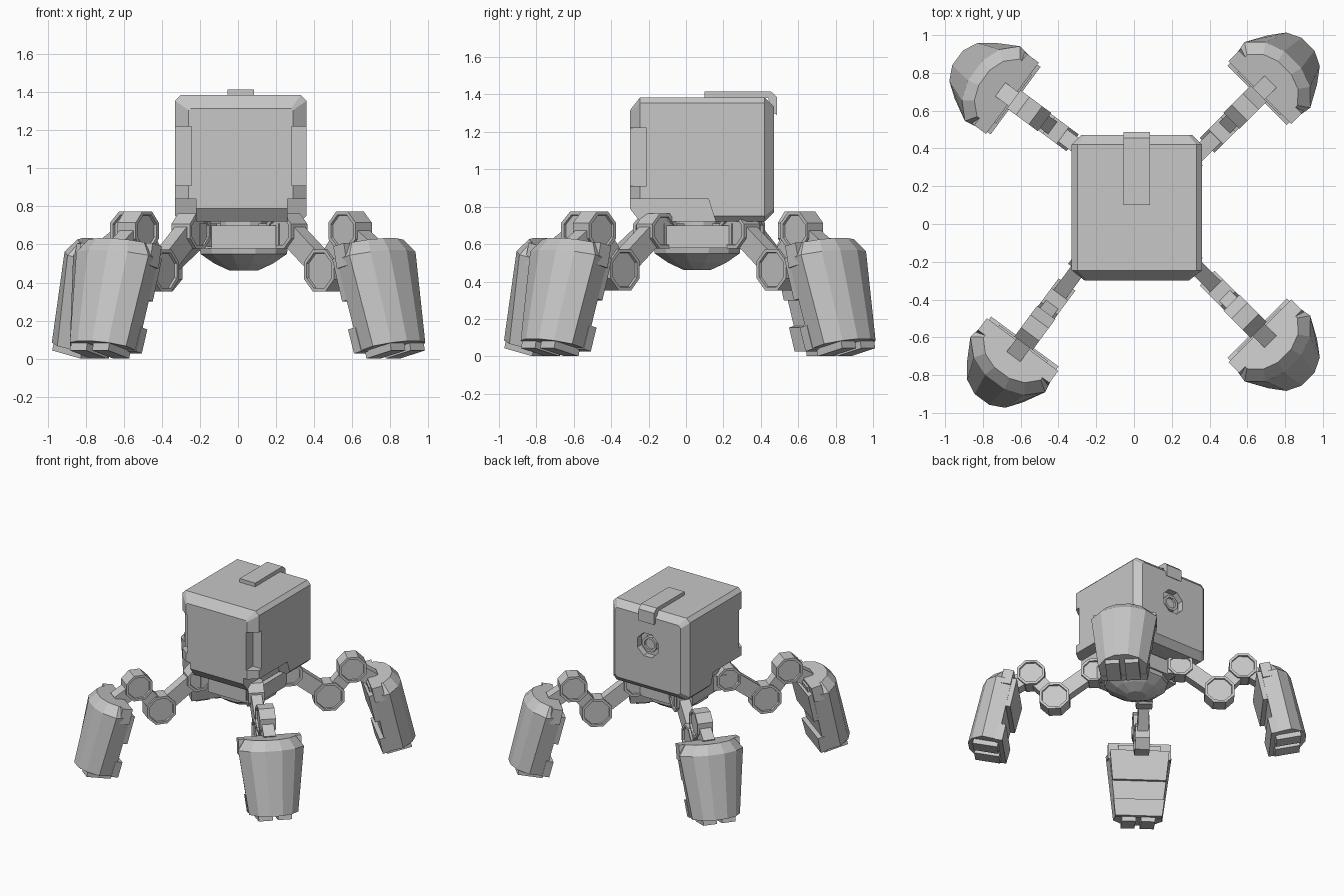
import bpy, bmesh, math
from mathutils import Matrix, Vector

cube = bpy.data.objects.get("Cube")
if cube:
    bpy.data.objects.remove(cube, do_unlink=True)

GREY = (0.57, 0.57, 0.57, 1.0)
mat = bpy.data.materials.new("plain grey")
mat.use_nodes = True
mat.diffuse_color = GREY
mat.node_tree.nodes["Principled BSDF"].inputs["Base Color"].default_value = GREY


def finish(name, bm, matrix=None):
    bmesh.ops.recalc_face_normals(bm, faces=bm.faces)
    mesh = bpy.data.meshes.new(name)
    bm.to_mesh(mesh)
    bm.free()
    mesh.materials.append(mat)
    ob = bpy.data.objects.new(name, mesh)
    bpy.context.collection.objects.link(ob)
    if matrix:
        mesh.transform(matrix)
    return ob


def loft(name, rings, matrix=None, inset=None):
    """Skin a list of equal rings and cap both ends; inset sinks the caps."""
    bm = bmesh.new()
    loops = [[bm.verts.new(p) for p in ring] for ring in rings]
    n = len(loops[0])
    for a, b in zip(loops, loops[1:]):
        for i in range(n):
            j = (i + 1) % n
            bm.faces.new((a[i], a[j], b[j], b[i]))
    caps = [bm.faces.new(loops[0]), bm.faces.new(loops[-1])]
    if inset:
        bmesh.ops.recalc_face_normals(bm, faces=bm.faces)
        bmesh.ops.inset_individual(bm, faces=caps, thickness=inset)
        bmesh.ops.inset_individual(bm, faces=caps, thickness=0.002, depth=-0.015)
    return finish(name, bm, matrix)


def prism(name, profile, y0, y1, matrix=None, inset=None):
    """Extrude an (x, z) profile along y."""
    return loft(name, [[(x, y, z) for x, z in profile] for y in (y0, y1)], matrix, inset)


def box(name, x0, x1, y0, y1, z0, z1, matrix=None):
    return prism(name, [(x0, z0), (x1, z0), (x1, z1), (x0, z1)], y0, y1, matrix)


def circle(cx, cy, r, n=8):
    angles = [2 * math.pi * (i + 0.5) / n for i in range(n)]
    return [(cx + r * math.cos(a), cy + r * math.sin(a)) for a in angles]


def lathe(name, levels, n=12):
    return loft(name, [[(x, y, z) for x, y in circle(0.03, 0.06, r, n)] for r, z in levels])


def cut(target, cutter):
    cutter.hide_render = True
    mod = target.modifiers.new("cut", "BOOLEAN")
    mod.object = cutter
    mod.solver = "EXACT"
    bpy.context.view_layer.objects.active = target
    bpy.ops.object.modifier_apply(modifier=mod.name)
    bpy.data.objects.remove(cutter, do_unlink=True)


# Head: chamfered box lofted from front to back
def head_ring(y, inset, corner):
    x0, x1, z0, z1 = -0.33 + inset, 0.36 - inset, 0.72 + inset, 1.385 - inset
    pts = [(x0 + corner, z0), (x1 - corner, z0), (x1, z0 + corner), (x1, z1 - corner),
           (x1 - corner, z1), (x0 + corner, z1), (x0, z1 - corner), (x0, z0 + corner)]
    return [(x, y, z) for x, z in pts]


head = loft("head", [head_ring(-0.3, 0.07, 0.01), head_ring(-0.245, 0, 0.03),
                     head_ring(0.42, 0, 0.03), head_ring(0.47, 0.05, 0.02)])

# Round port sunk into the back of the head
cut(head, prism("port_cutter", circle(0.015, 1.1, 0.1), 0.42, 0.55))
prism("port_socket", circle(0.015, 1.1, 0.065), 0.41, 0.45, inset=0.02)

# Recesses along the front edges and clearance above the legs
turn = Matrix.Rotation(math.pi / 2, 4, "Z")  # profile x becomes y
for inner, outer in ((-0.245, -0.45), (0.28, 0.45)):
    cut(head, box("edge_cutter", inner, outer, -0.4, -0.21, 0.91, 1.22))
for inner, outer in ((-0.22, -0.45), (0.26, 0.45)):
    cut(head, prism("skirt_cutter", [(-0.4, 0.6), (-0.4, 0.84), (0.12, 0.84), (0.198, 0.6)],
                    -inner, -outer, turn))

# Clip bent over the top rear edge
prism("top_clip", [(0.1, 1.38), (0.1, 1.415), (0.455, 1.415), (0.487, 1.385),
                   (0.487, 1.29), (0.455, 1.31), (0.44, 1.38)], 0.055, -0.085, turn)

# Neck, hull and bowl
lathe("neck", [(0.13, 0.66), (0.13, 0.75)])
lathe("hull", [(0.21, 0.57), (0.21, 0.69)])
lathe("belly_bowl", [(0.24, 0.585), (0.235, 0.55), (0.16, 0.5), (0.075, 0.462)])
for i in range(4):
    m = Matrix.Translation((0.03, 0.06, 0)) @ Matrix.Rotation(i * math.pi / 2, 4, "Z")
    box("hull_pad", 0.17, 0.245, -0.17, 0.17, 0.58, 0.70, m)

# Legs: local x runs outward, y across, z up
HIP, LOW, HIGH = Vector((0.32, 0.67)), Vector((0.615, 0.463)), Vector((0.79, 0.672))


def link(name, a, b, height, half, m):
    n = (b - a).normalized()
    n = Vector((-n.y, n.x)) * height / 2
    prism(name, [a - n, b - n, b + n, a + n], -half, half, m)


def shell_ring(s, w, depth):
    half = [(0, 0.92), (0.5, 1), (0.84, 0.68), (1, 0.26)]
    pts = half + [(d, -t) for d, t in reversed(half)]
    return [(d * depth, t * w, -s) for d, t in pts]


def leg(name, origin, azimuth):
    m = Matrix.Translation((*origin, 0)) @ Matrix.Rotation(math.radians(azimuth), 4, "Z")
    box(name + "_hip_mount", 0.16, 0.31, -0.05, 0.05, 0.59, 0.71, m)
    for part, c, r, half in (("hip", HIP, 0.1, 0.06), ("lower_knee", LOW, 0.12, 0.055),
                             ("upper_knee", HIGH, 0.11, 0.06)):
        prism(f"{name}_{part}", circle(c.x, c.y, r), -half, half, m, inset=0.02)
    link(name + "_thigh", HIP + Vector((-0.03, 0.04)), LOW, 0.12, 0.04, m)
    link(name + "_shin", LOW, HIGH, 0.11, 0.04, m)
    link(name + "_ankle", HIGH, Vector((0.95, 0.57)), 0.11, 0.045, m)

    # Foot: tilted armour shell with inner plates, ears and toes
    f = m @ Matrix.Translation((0.9, 0, 0.59)) @ Matrix.Rotation(math.radians(-13), 4, "Y")
    loft(name + "_foot_shell", [shell_ring(0, 0.19, 0.19), shell_ring(0.075, 0.246, 0.235),
                                shell_ring(0.565, 0.184, 0.24)], f)

    def plate(part, d0, d1, s0, s1, w0, w1):
        rings = [[(d0, -w, -s), (d1, -w, -s), (d1, w, -s), (d0, w, -s)]
                 for s, w in ((s0, w0), (s1, w1))]
        loft(f"{name}_{part}", rings, f)

    plate("upper_plate", -0.035, 0.02, 0.06, 0.29, 0.222, 0.2)
    plate("upper_step", -0.015, 0.02, 0.02, 0.07, 0.16, 0.16)
    plate("lower_plate", -0.035, 0.02, 0.44, 0.57, 0.19, 0.175)
    for side in (-1, 1):
        box(name + "_ear", 0, 0.08, side * 0.175, side * 0.235, -0.12, 0.0, f)
        box(name + "_toe", 0.0, 0.19, side * 0.02, side * 0.125, -0.605, -0.54, f)


leg("front_left_leg", (0.03, 0.07), -45)
leg("back_left_leg", (0.03, 0.06), 45)
leg("back_right_leg", (0.08, 0.13), 143.5)
leg("front_right_leg", (-0.055, 0.085), 233.5)
